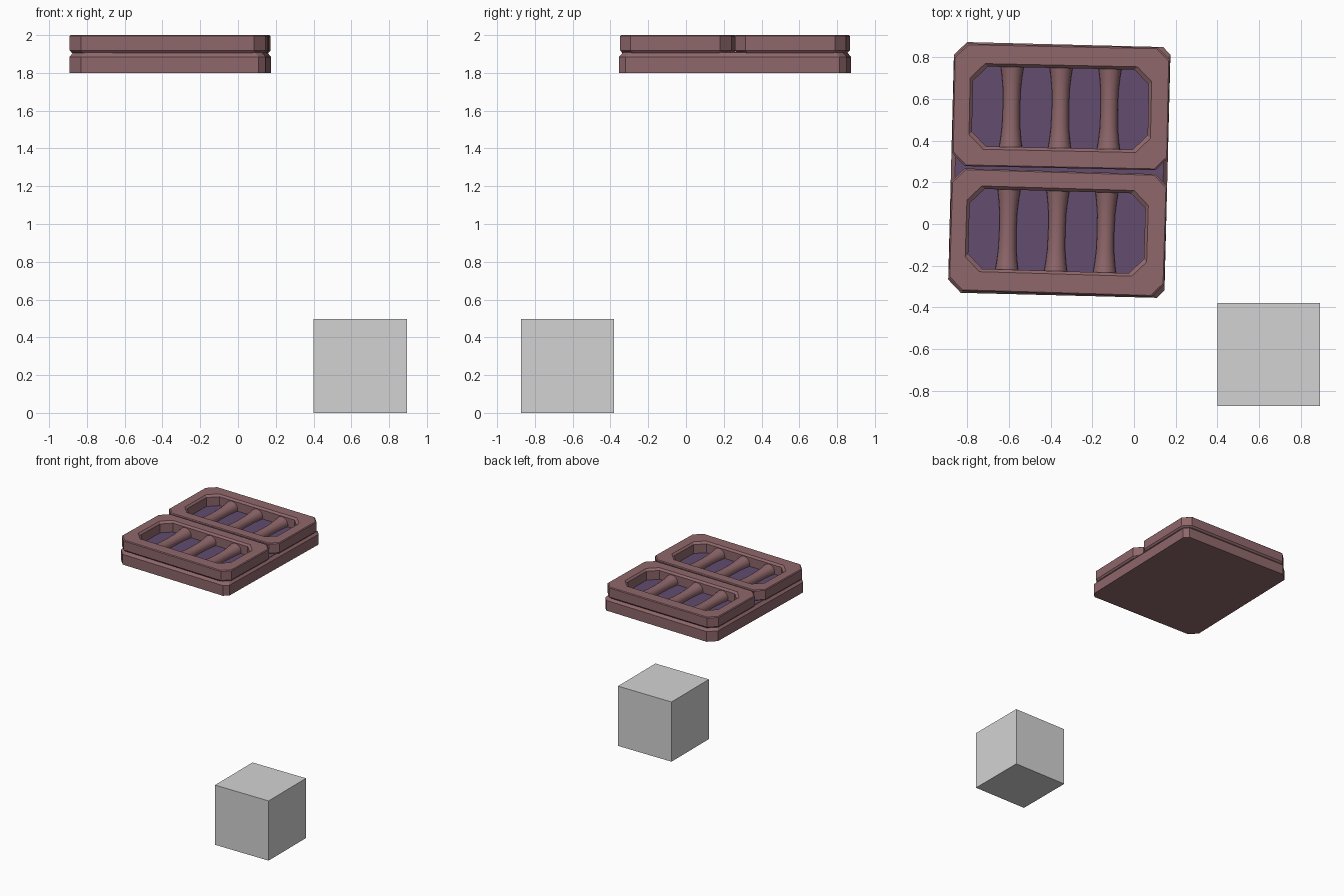
import bpy, bmesh, math
from mathutils import Matrix, Vector

if "Cube" in bpy.data.objects:
    bpy.data.objects.remove(bpy.data.objects["Cube"])


def material(name, rgb):
    m = bpy.data.materials.new(name)
    m.diffuse_color = (*rgb, 1)
    m.use_nodes = True
    m.node_tree.nodes["Principled BSDF"].inputs["Base Color"].default_value = m.diffuse_color
    return m


BROWN = material("dusty brown", (0.275, 0.136, 0.147))
PURPLE = material("dark purple", (0.122, 0.072, 0.159))
GREY = material("light grey", (0.65, 0.65, 0.65))


def octagon(cx, cy, w, h, left, right, deg, z):
    """Rectangle with cut corners, turned about its centre."""
    a, b = w / 2, h / 2
    pts = [(-a, -b + left), (-a + left, -b), (a - right, -b), (a, -b + right),
           (a, b - right), (a - right, b), (-a + left, b), (-a, b - left)]
    rot = Matrix.Rotation(math.radians(deg), 4, 'Z')
    return [rot @ Vector((x, y, 0)) + Vector((cx, cy, z)) for x, y in pts]


def loft(name, loops, mat, ring=False, smooth=False):
    """Join loops with quads; cap the ends, or close into a ring."""
    bm = bmesh.new()
    rows = [[bm.verts.new(p) for p in loop] for loop in loops]
    n = len(rows[0])
    pairs = list(zip(rows, rows[1:]))
    if ring:
        pairs.append((rows[-1], rows[0]))
    for r, s in pairs:
        for i in range(n):
            j = (i + 1) % n
            f = bm.faces.new((r[i], r[j], s[j], s[i]))
            f.smooth = smooth
    if not ring:
        bm.faces.new(rows[0])
        bm.faces.new(rows[-1])
    bmesh.ops.recalc_face_normals(bm, faces=bm.faces)
    me = bpy.data.meshes.new(name)
    bm.to_mesh(me)
    bm.free()
    me.materials.append(mat)
    ob = bpy.data.objects.new(name, me)
    bpy.context.collection.objects.link(ob)
    return ob


def slab(name, steps, mat):
    loft(name, [octagon(-0.359, 0.26, 1.04 - 2 * d, 1.205 - 2 * d,
                        0.062, 0.036, -1.45, z) for z, d in steps], mat)


# Base plate with a chamfered top, and the purple panel on it
slab("base_plate", [(1.80, 0), (1.885, 0), (1.908, 0.02)], BROWN)
slab("purple_panel", [(1.88, 0.022), (1.911, 0.022)], PURPLE)


def window(tag, outer, hole, deg):
    # Frame: bevelled outside and around the opening
    steps_out = [(1.905, 0.012), (1.919, 0), (1.994, 0), (2.0, 0.006)]
    steps_in = [(2.0, 0), (1.985, 0.014), (1.905, 0.014)]
    loops = [octagon(*outer, 1.037 - 2 * d, 0.589 - 2 * d, 0.062, 0.058, deg, z)
             for z, d in steps_out]
    loops += [octagon(*hole, 0.872 - 2 * d, 0.412 - 2 * d, 0.07, 0.07, deg, z)
              for z, d in steps_in]
    loft(tag + "_frame", loops, BROWN, ring=True)
    # Three round bars with narrow waists
    profile = [(-0.206, 0.057), (-0.15, 0.049), (-0.09, 0.043), (0, 0.041),
               (0.09, 0.043), (0.15, 0.049), (0.206, 0.057)]
    for k in (-1, 0, 1):
        rings = [[(r * math.cos(t * math.tau / 24), y, r * math.sin(t * math.tau / 24))
                  for t in range(24)] for y, r in profile]
        bar = loft(f"{tag}_bar_{k + 2}", rings, BROWN, smooth=True)
        rot = Matrix.Rotation(math.radians(deg), 4, 'Z')
        bar.data.transform(Matrix.Translation((*hole, 1.925)) @ rot
                           @ Matrix.Translation((k * 0.235, 0, 0)))


window("front", (-0.366, -0.041), (-0.371, -0.034), -1.7)
window("back", (-0.351, 0.563), (-0.354, 0.557), -1.2)

# Grey cube on the ground
bpy.ops.mesh.primitive_cube_add(size=1, location=(0.647, -0.627, 0.249))
cube = bpy.context.object
cube.name = "grey_cube"
cube.scale = (0.494, 0.494, 0.498)
cube.data.materials.append(GREY)
